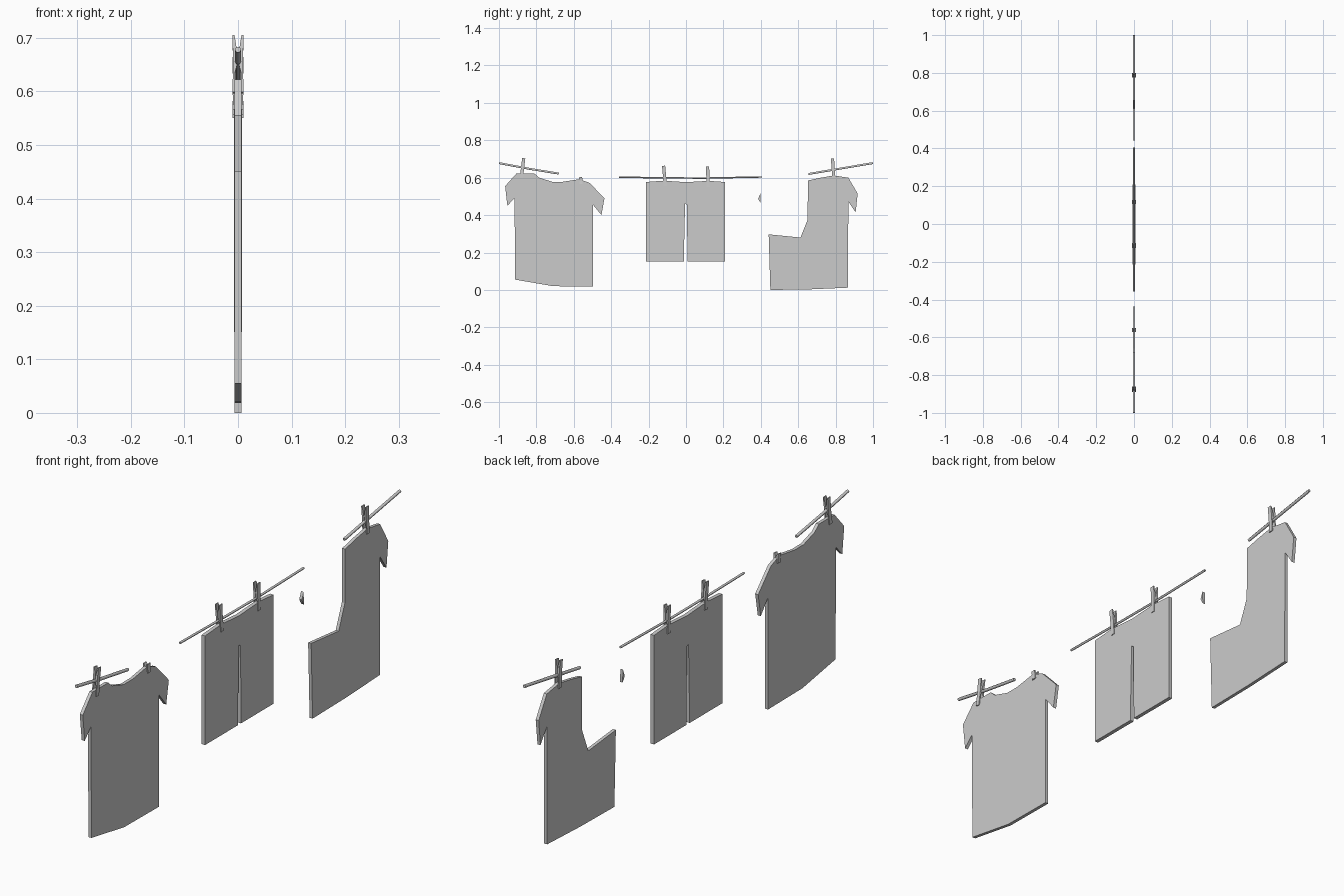
import bpy, bmesh
from mathutils import Matrix

if "Cube" in bpy.data.objects:
    bpy.data.objects.remove(bpy.data.objects["Cube"])


def make_object(name, bm):
    bmesh.ops.recalc_face_normals(bm, faces=bm.faces)
    mesh = bpy.data.meshes.new(name)
    bm.to_mesh(mesh)
    bm.free()
    ob = bpy.data.objects.new(name, mesh)
    bpy.context.collection.objects.link(ob)
    return ob


def slab(bm, pts, depth, axis='X', matrix=None):
    """Extrude a flat outline by +-depth; X: pts are (y, z), Y: pts are (x, z)."""
    def co(p, d):
        return (d, p[0], p[1]) if axis == 'X' else (p[0], d, p[1])
    a = [bm.verts.new(co(p, -depth)) for p in pts]
    b = [bm.verts.new(co(p, depth)) for p in pts]
    bm.faces.new(a)
    bm.faces.new(b[::-1])
    n = len(pts)
    for i in range(n):
        j = (i + 1) % n
        bm.faces.new((a[i], b[i], b[j], a[j]))
    if matrix:
        bmesh.ops.transform(bm, matrix=matrix, verts=a + b)


def garment(name, pts, depth):
    bm = bmesh.new()
    slab(bm, pts, depth)
    return make_object(name, bm)


def rope(name, pts, radius):
    cu = bpy.data.curves.new(name, 'CURVE')
    cu.dimensions = '3D'
    cu.bevel_depth = radius
    cu.bevel_resolution = 1
    cu.use_fill_caps = True
    sp = cu.splines.new('POLY')
    sp.points.add(len(pts) - 1)
    for p, (y, z) in zip(sp.points, pts):
        p.co = (0, y, z, 1)
    ob = bpy.data.objects.new(name, cu)
    bpy.context.collection.objects.link(ob)


def peg(name, y, z, tilt, length=0.108):
    """Two mirrored prongs, flared at both ends."""
    h = length / 2
    prong = [(0.0065, h), (0.0105, h), (0.009, 0), (0.0105, -h),
             (0.0065, -h), (0.0055, -h * 0.3), (0.001, 0), (0.001, h * 0.35)]
    m = Matrix.Translation((0, y, z)) @ Matrix.Rotation(tilt, 4, 'X')
    bm = bmesh.new()
    for s in (1, -1):
        slab(bm, [(s * px, pz) for px, pz in prong], 0.0085, 'Y', m)
    return make_object(name, bm)


# Left shirt, whole
garment("left_shirt", [
    (-0.917, 0.49), (-0.955, 0.45), (-0.967, 0.555), (-0.907, 0.622),
    (-0.81, 0.622), (-0.785, 0.6), (-0.715, 0.578), (-0.66, 0.578),
    (-0.57, 0.592), (-0.515, 0.572), (-0.436, 0.49), (-0.452, 0.4),
    (-0.497, 0.455), (-0.497, 0.018), (-0.71, 0.02), (-0.913, 0.055)], 0.0065)

# Shorts with a narrow slit between the legs
garment("shorts", [
    (-0.214, 0.577), (-0.12, 0.584), (0, 0.576), (0.12, 0.583), (0.208, 0.577),
    (0.208, 0.151), (0.008, 0.151), (0.005, 0.455), (-0.005, 0.462),
    (-0.012, 0.151), (-0.214, 0.151)], 0.0075)

# Right shirt, torn on one side
garment("right_shirt", [
    (0.652, 0.585), (0.72, 0.6), (0.79, 0.612), (0.868, 0.6), (0.918, 0.515),
    (0.907, 0.415), (0.868, 0.472), (0.866, 0.012), (0.66, 0.003),
    (0.451, 0.0), (0.442, 0.297), (0.612, 0.28), (0.65, 0.375)], 0.0065)

# Loose scrap of the torn sleeve
garment("torn_scrap", [
    (0.397, 0.515), (0.399, 0.465), (0.392, 0.475), (0.386, 0.488)], 0.0055)

# Broken lengths of washing line
rope("left_line", [(-0.999, 0.678), (-0.84, 0.648), (-0.68, 0.622)], 0.006)
rope("middle_line", [(-0.358, 0.603), (-0.1, 0.599), (0.1, 0.598), (0.405, 0.604)], 0.0045)
rope("right_line", [(0.655, 0.62), (0.82, 0.648), (0.999, 0.678)], 0.006)

# Clothes pegs
peg("left_peg", -0.874, 0.651, -0.12)
peg("shorts_peg_1", -0.115, 0.61, 0.09)
peg("shorts_peg_2", 0.117, 0.605, 0.03)
peg("right_peg", 0.787, 0.648, 0.07)
peg("broken_peg", -0.562, 0.585, 0.1, 0.036)
